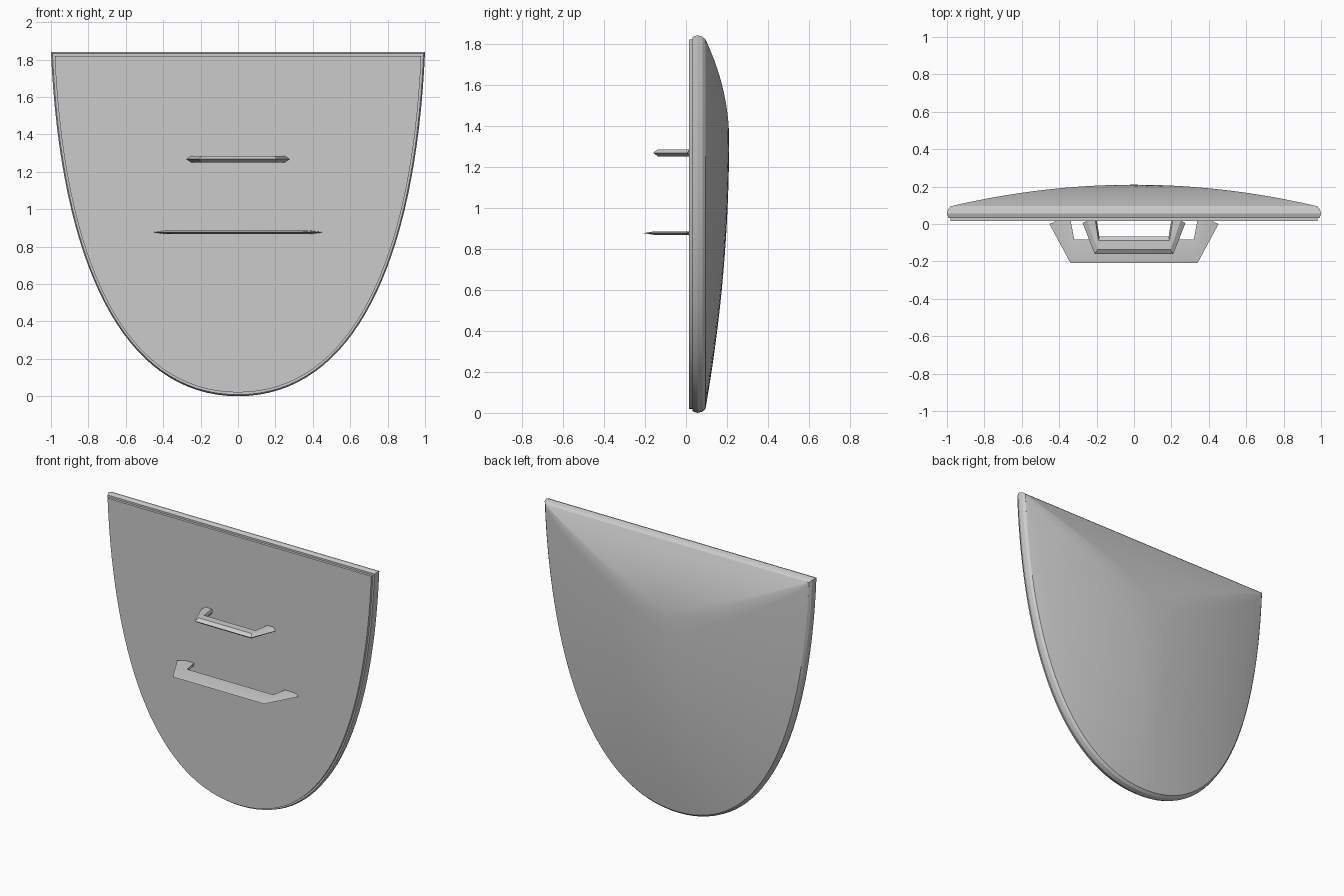
import bpy, bmesh
from mathutils import Vector
from mathutils.geometry import interpolate_bezier

if "Cube" in bpy.data.objects:
    bpy.data.objects.remove(bpy.data.objects["Cube"])

HEIGHT, PEAK, BACK, BULGE = 1.84, 1.33, 0.095, 0.115

metal = bpy.data.materials.new("grey metal")
metal.use_nodes = True
grey = (0.6, 0.6, 0.6, 1)
metal.diffuse_color = grey
metal.node_tree.nodes["Principled BSDF"].inputs["Base Color"].default_value = grey


def finish(name, bm, angle):
    bmesh.ops.remove_doubles(bm, verts=bm.verts, dist=0.0005)
    bmesh.ops.recalc_face_normals(bm, faces=bm.faces)
    mesh = bpy.data.meshes.new(name)
    bm.to_mesh(mesh)
    bm.free()
    mesh.materials.append(metal)
    obj = bpy.data.objects.new(name, mesh)
    bpy.context.collection.objects.link(obj)
    bpy.ops.object.select_all(action="DESELECT")
    obj.select_set(True)
    bpy.context.view_layer.objects.active = obj
    bpy.ops.object.shade_smooth_by_angle(angle=angle)


def bridge(bm, a, b, closed=True):
    for i in range(len(a) if closed else len(a) - 1):
        j = (i + 1) % len(a)
        bm.faces.new((a[i], a[j], b[j], b[i]))


# Shield outline: one curved side, mirrored
half = interpolate_bezier(Vector((1, HEIGHT)), Vector((0.95, 0.72)),
                          Vector((0.62, 0)), Vector((0, 0)), 33)
outline = [(p.x, p.y) for p in half]
outline += [(-x, z) for x, z in reversed(outline[:-1])]


def inset(d):
    mid = HEIGHT / 2
    return [(x * (1 - d), mid + (z - mid) * (1 - d / mid)) for x, z in outline]


# Shield plate with stepped, bevelled rim and flat front
bm = bmesh.new()
rings = []
for y, d in [(0.015, 0.02), (0.032, 0.02), (0.032, 0.008), (0.055, 0), (0.08, 0.006), (BACK, 0.02)]:
    rings.append([bm.verts.new((x, y, z)) for x, z in inset(d)])
for a, b in zip(rings, rings[1:]):
    bridge(bm, a, b)
bm.faces.new(rings[0])
finish("shield_rim_and_front", bm, 0.4)

# Domed back: rises from the top edge to a peak, then falls to the outline
bm = bmesh.new()
edge = inset(0.02)
top, width = edge[0][1], edge[0][0]
columns = []
for x, low in edge:
    s = abs(x) / width
    crease = top - (top - PEAK) * (1 - s)
    column = []
    for k in range(9):
        t = k / 8 * (1 - s)
        z = top - (top - PEAK) * t
        column.append((x, BACK + BULGE * (1 - (1 - t) ** 2), z))
    for k in range(1, 17):
        v = k / 16
        column.append((x, BACK + BULGE * (1 - s * s) * (1 - v * v), crease + (low - crease) * v))
    columns.append([bm.verts.new(c) for c in column])
for a, b in zip(columns, columns[1:]):
    bridge(bm, a, b, closed=False)
bmesh.ops.dissolve_degenerate(bm, dist=0.0005, edges=bm.edges)
finish("domed_back", bm, 0.6)


# Handles: rails of (end, bend, half thickness), mirrored across the middle
def handle(name, height, rails):
    bm = bmesh.new()
    section = [(r, 1) for r in rails] + [(r, -1) for r in reversed(rails) if r[2]]
    loops = []
    for station, side in [(0, 1), (1, 1), (1, -1), (0, -1)]:
        loops.append([bm.verts.new((side * r[station][0], r[station][1], height + sign * r[2]))
                      for r, sign in section])
    for a, b in zip(loops, loops[1:]):
        bridge(bm, a, b)
    bm.faces.new(loops[0])
    bm.faces.new(loops[-1])
    finish(name, bm, 0.3)


handle("upper_handle", 1.267, [
    ((0.275, 0.005), (0.21, -0.16), 0),
    ((0.25, 0.018), (0.195, -0.137), 0.017),
    ((0.208, 0.025), (0.19, -0.088), 0.017),
    ((0.2, 0.025), (0.185, -0.068), 0)])
handle("lower_handle", 0.876, [
    ((0.452, 0), (0.34, -0.208), 0),
    ((0.395, 0.025), (0.33, -0.15), 0.009),
    ((0.34, 0.025), (0.32, -0.082), 0.009)])
